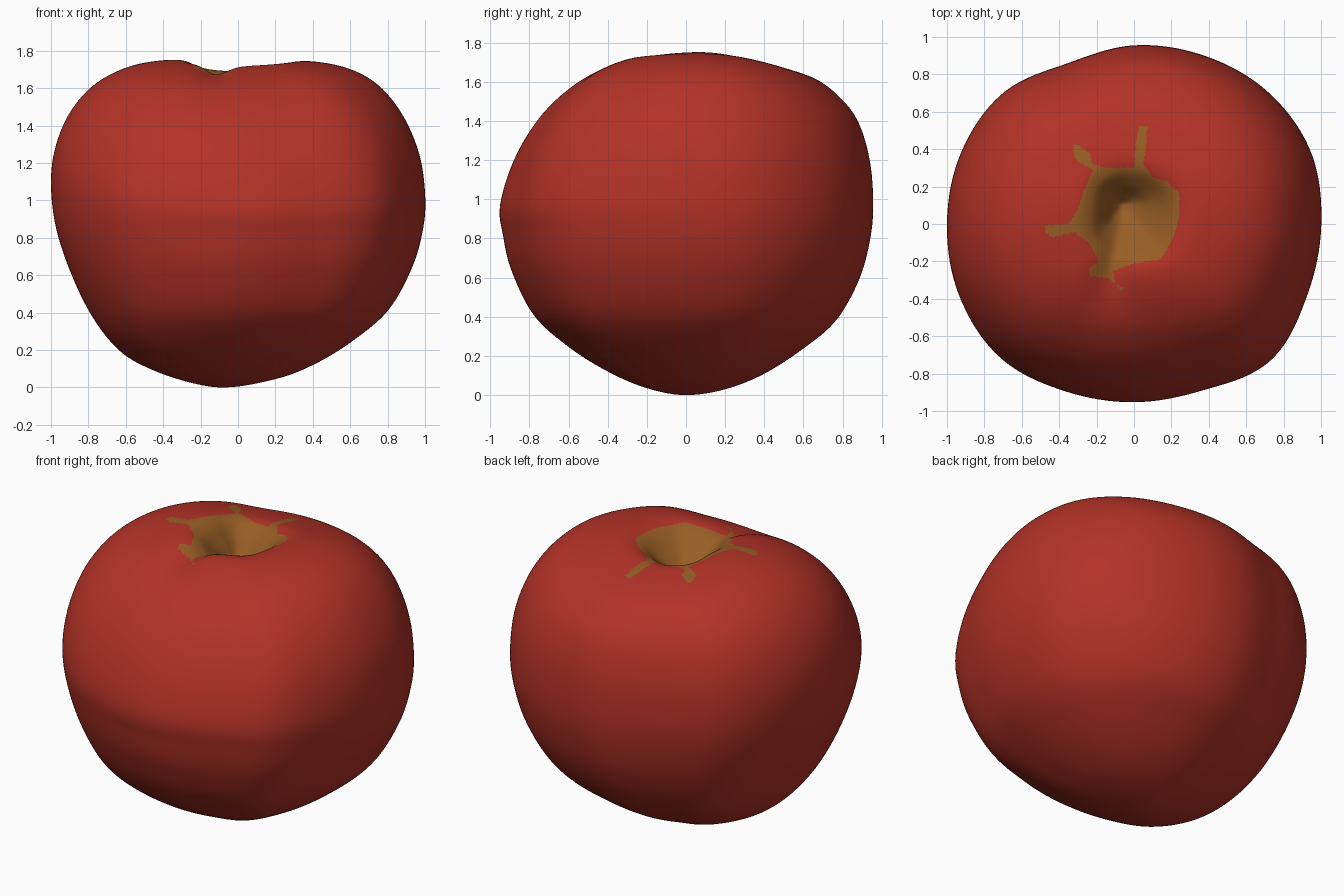
import bpy, bmesh, math
from mathutils import Vector

if "Cube" in bpy.data.objects:
    bpy.data.objects.remove(bpy.data.objects["Cube"])

# Outline radius seen from above, every 22.5 degrees starting at +x
OUTLINE = [1.0, 1.02, 1.005, .975, .955, .93, .99, 1.0,
           1.0, 1.01, 1.01, .965, .95, .96, 1.03, 1.0]

# Meridian profiles (fraction of outline radius, height), base to pit floor
RIGHT = [(0, 0), (.26, .045), (.444, .12), (.63, .24), (.815, .41), (.935, .64),
         (.99, .85), (1, 1.03), (.97, 1.25), (.885, 1.46), (.76, 1.62), (.6, 1.71),
         (.4, 1.745), (.27, 1.715), (.16, 1.62), (.07, 1.54), (0, 1.51)]
BACK = [(0, 0), (.21, .03), (.42, .11), (.63, .24), (.8, .38), (.92, .58),
        (.98, .78), (1, .97), (.98, 1.2), (.91, 1.4), (.79, 1.53), (.63, 1.625),
        (.37, 1.685), (.235, 1.685), (.14, 1.63), (.06, 1.55), (0, 1.51)]
LEFT = [(0, 0), (.185, .025), (.4, .09), (.587, .185), (.74, .35), (.87, .58),
        (.97, .85), (1, 1.1), (.97, 1.3), (.885, 1.48), (.745, 1.625), (.54, 1.72),
        (.3, 1.752), (.18, 1.72), (.1, 1.63), (.05, 1.55), (0, 1.51)]
FRONT = [(0, 0), (.21, .035), (.42, .12), (.63, .245), (.82, .41), (.94, .64),
         (.985, .82), (1, .97), (.93, 1.2), (.81, 1.41), (.66, 1.57), (.51, 1.665),
         (.37, 1.715), (.28, 1.70), (.19, 1.63), (.09, 1.55), (0, 1.51)]
PROFILES = [RIGHT, BACK, LEFT, FRONT]

# Star-shaped brown scar seen from above
SCAR = [(0, .3), (.01, .42), (.03, .53), (.07, .53), (.065, .42), (.05, .32), (.1, .25),
        (.17, .23), (.24, .17), (.245, .05), (.2, -.1), (.14, -.19), (0, -.21),
        (-.11, -.25), (-.1, -.32), (-.055, -.34), (-.07, -.36), (-.13, -.29),
        (-.23, -.28), (-.24, -.24), (-.19, -.2), (-.24, -.1), (-.32, -.045),
        (-.42, -.07), (-.48, -.05), (-.47, -.01), (-.35, 0), (-.3, .08), (-.26, .2),
        (-.22, .29), (-.31, .34), (-.33, .4), (-.31, .43), (-.24, .38), (-.22, .32),
        (-.15, .3)]


def catmull(a, b, c, d, t):
    return b + .5 * t * (c - a + t * (2*a - 5*b + 4*c - d + t * (3*(b - c) + d - a)))


def outline(az):
    u = az / math.tau * 16
    i = int(math.floor(u))
    return catmull(*(OUTLINE[(i + k) % 16] for k in (-1, 0, 1, 2)), u - i)


def profile(pts, u):
    i = min(int(u), len(pts) - 2)
    b, c = pts[i], pts[i + 1]
    # mirror the profile across the axis at both poles
    a = pts[i - 1] if i > 0 else (-c[0], c[1])
    d = pts[i + 2] if i + 2 < len(pts) else (-b[0], b[1])
    return [catmull(a[k], b[k], c[k], d[k], u - i) for k in (0, 1)]


def inside(x, y):
    hit = False
    for (x1, y1), (x2, y2) in zip(SCAR, SCAR[1:] + SCAR[:1]):
        if (y1 > y) != (y2 > y) and x < x1 + (y - y1) / (y2 - y1) * (x2 - x1):
            hit = not hit
    return hit


def surface(az, u):
    q = az / (math.pi / 2)
    i = int(q) % 4
    w = .5 - .5 * math.cos(math.pi * (q - int(q)))
    f0, z0 = profile(PROFILES[i], u)
    f1, z1 = profile(PROFILES[(i + 1) % 4], u)
    f, z = f0 + (f1 - f0) * w, z0 + (z1 - z0) * w
    # shallow crease running from the pit down the front shoulder
    da = math.degrees(az) - 256
    z -= .045 * math.exp(-(da / 15) ** 2) * math.exp(-((u - 12.3) / 1.6) ** 2)
    s = min(max((u - 5) / 5, 0), 1)
    off = Vector((-.08 + .02 * s, .1 * s, 0)) * (1 - f)
    r = f * outline(az)
    return off + Vector((r * math.cos(az), r * math.sin(az), z))


def material(name, rgb):
    m = bpy.data.materials.new(name)
    m.diffuse_color = (*rgb, 1)
    m.use_nodes = True
    m.node_tree.nodes["Principled BSDF"].inputs["Base Color"].default_value = m.diffuse_color
    return m


# Fruit body: rings are denser near the top so the scar edge is crisp
SEG = 256
steps = [i / 6 for i in range(1, 60)] + [10 + i / 16 for i in range(96)]
bm = bmesh.new()
rings = [[bm.verts.new(surface(math.tau * j / SEG, u)) for j in range(SEG)] for u in steps]
base = bm.verts.new((-.08, 0, 0))
pit = bm.verts.new((-.06, .1, 1.51))
for j in range(SEG):
    k = (j + 1) % SEG
    bm.faces.new((base, rings[0][k], rings[0][j]))
    bm.faces.new((pit, rings[-1][j], rings[-1][k]))
    for lo, hi in zip(rings, rings[1:]):
        bm.faces.new((lo[j], lo[k], hi[k], hi[j]))

# Colour the scar by its outline
for f in bm.faces:
    f.smooth = True
    c = f.calc_center_median()
    if c.z > 1.3 and inside(c.x, c.y):
        f.material_index = 1

mesh = bpy.data.meshes.new("fruit_body")
bm.to_mesh(mesh)
bm.free()
mesh.materials.append(material("red skin", (.45, .032, .02)))
mesh.materials.append(material("brown scar", (.31, .11, .018)))
fruit = bpy.data.objects.new("fruit_body", mesh)
bpy.context.collection.objects.link(fruit)
